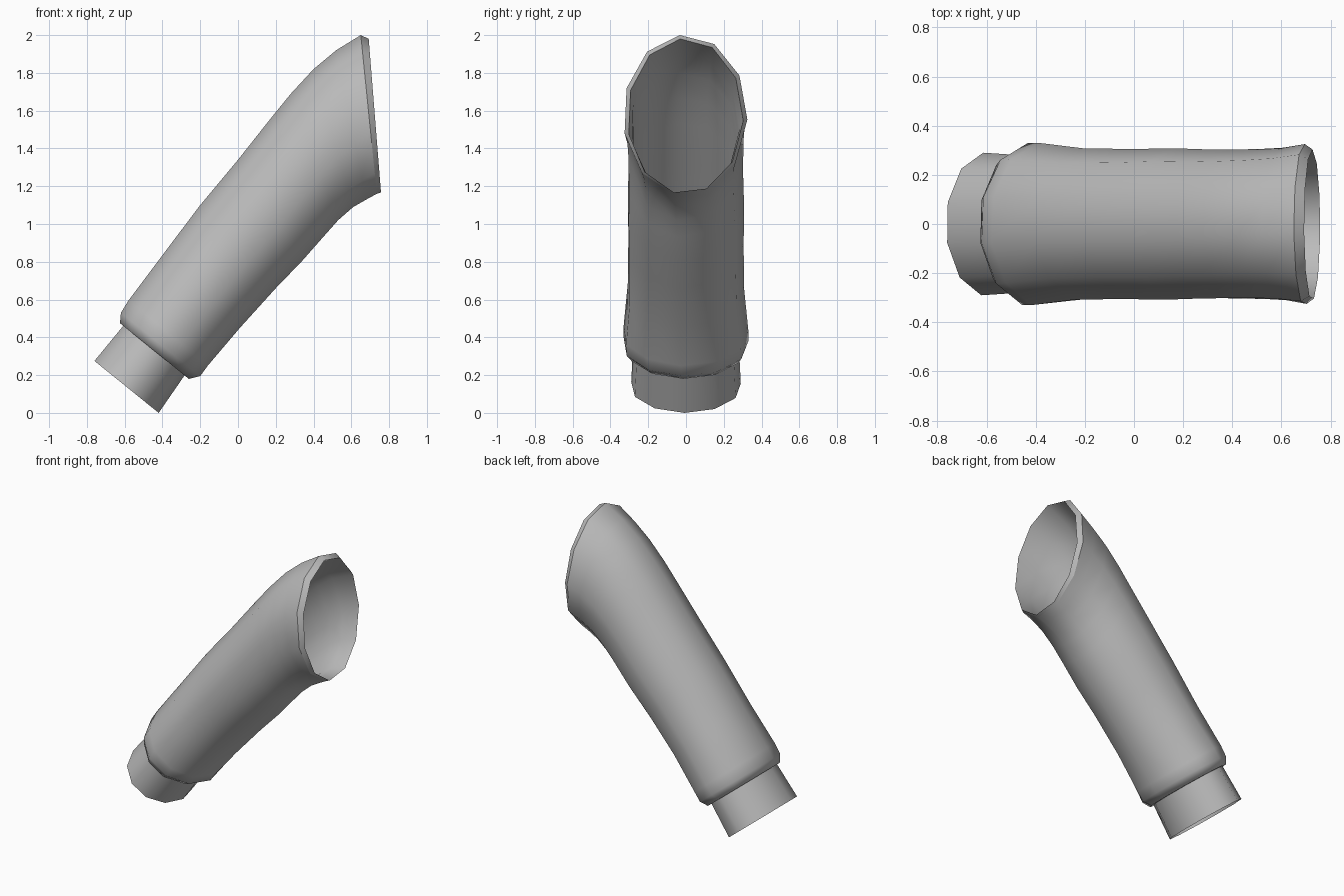
import bpy, bmesh, math
from mathutils import Vector

if "Cube" in bpy.data.objects:
    bpy.data.objects.remove(bpy.data.objects["Cube"])

SIDES = 11

metal = bpy.data.materials.new("satin grey metal")
metal.diffuse_color = (0.5, 0.5, 0.5, 1)
metal.use_nodes = True
metal.node_tree.nodes["Principled BSDF"].inputs["Base Color"].default_value = metal.diffuse_color


def ring(top, bottom, half_width, turn):
    """Oval of points spanning top to bottom (x, z) and +-half_width in y."""
    t, b = Vector((top[0], 0, top[1])), Vector((bottom[0], 0, bottom[1]))
    angles = [math.radians(turn) + i * math.tau / SIDES for i in range(SIDES)]
    cs, sn = [math.cos(a) for a in angles], [math.sin(a) for a in angles]
    fit = lambda v, vals: (v - min(vals)) / (max(vals) - min(vals))
    return [b + (t - b) * fit(c, cs) + Vector((0, (2 * fit(s, sn) - 1) * half_width, 0))
            for c, s in zip(cs, sn)]


def loft(name, rings, sharp=()):
    """Skin a list of rings; rings listed in sharp keep a hard edge."""
    bm = bmesh.new()
    loops = [[bm.verts.new(p) for p in r] for r in rings]
    for a, b in zip(loops, loops[1:]):
        for i in range(SIDES):
            j = (i + 1) % SIDES
            bm.faces.new((a[i], b[i], b[j], a[j])).smooth = True
    for k in sharp:
        for i in range(SIDES):
            bm.edges.get((loops[k][i], loops[k][(i + 1) % SIDES])).smooth = False
    mesh = bpy.data.meshes.new(name)
    bm.to_mesh(mesh)
    bm.free()
    mesh.materials.append(metal)
    obj = bpy.data.objects.new(name, mesh)
    bpy.context.collection.objects.link(obj)
    return obj


# Inlet collar: short open sleeve tucked into the body
loft("inlet_collar", [
    ring((-0.76, 0.275), (-0.42, 0.0), 0.29, -15),
    ring((-0.60, 0.47), (-0.275, 0.21), 0.28, -15),
])

# Pipe body: top edge, bottom edge, half width along the length
outer = [
    ((-0.605, 0.46), (-0.285, 0.20), 0.275),
    ((-0.625, 0.475), (-0.26, 0.18), 0.305),
    ((-0.62, 0.53), (-0.20, 0.195), 0.33),
    ((-0.58, 0.595), (-0.16, 0.25), 0.33),
    ((-0.40, 0.835), (0.01, 0.45), 0.308),
    ((-0.20, 1.10), (0.20, 0.66), 0.305),
    ((0.00, 1.34), (0.34, 0.805), 0.308),
    ((0.17, 1.555), (0.45, 0.93), 0.303),
    ((0.28, 1.69), (0.53, 1.02), 0.303),
    ((0.40, 1.82), (0.61, 1.09), 0.305),
    ((0.52, 1.92), (0.68, 1.13), 0.31),
    ((0.65, 2.00), (0.735, 1.16), 0.325),
]
lip = ((0.692, 1.98), (0.757, 1.167), 0.303)


def inset(section, gap=0.025):
    """Section of the inner wall, moved inward by the wall thickness."""
    t, b = Vector(section[0]), Vector(section[1])
    d = (t - b).normalized() * gap
    return tuple(t - d), tuple(b + d), section[2] - gap


# Outer skin, slanted lip, then the inner wall back down to the collar
inner = [inset(s) for s in reversed(outer[3:-1])] + [outer[0]]
sections = outer + [lip] + inner
n = len(outer)
turns = [-15 + 10 * i / (n - 1) for i in range(n)]
turns += [-5] + list(reversed(turns[3:-1])) + [-15]
loft("pipe_body", [ring(*s, t) for s, t in zip(sections, turns)], sharp=(0, n - 1, n))
